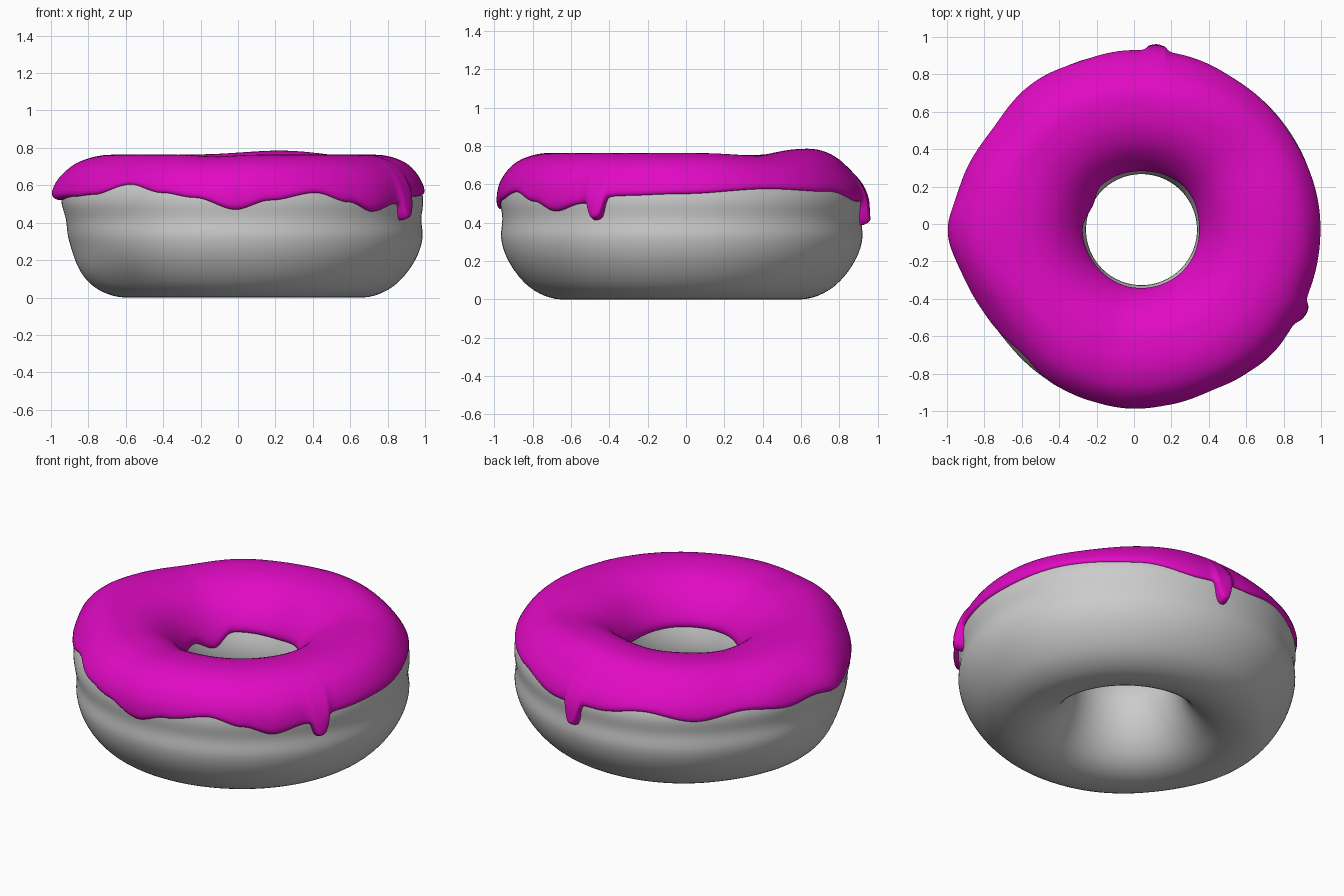
import bpy, bmesh, math
from mathutils import Vector

if "Cube" in bpy.data.objects:
    bpy.data.objects.remove(bpy.data.objects["Cube"])

SEG = 540
# Closed dough cross-section: (0 = hole wall .. 1 = outer wall, height)
PROFILE = [(.55, .003), (.72, .045), (.85, .12), (.95, .22), (.995, .32), (.985, .42),
           (1.0, .52), (.965, .61), (.86, .69), (.71, .73), (.55, .737), (.38, .72),
           (.22, .665), (.08, .56), (.0, .42), (.01, .29), (.08, .16), (.2, .06), (.36, .008)]
# Icing edge heights around the outside and in the hole: (degrees, z)
OUTER_EDGE = [(0, .55), (30, .58), (55, .56), (75, .51), (93, .52), (110, .555), (128, .51),
              (145, .55), (162, .52), (172, .54), (182, .52), (200, .54), (212, .55),
              (230, .605), (244, .56), (255, .535), (268, .47), (279, .52), (294, .56),
              (306, .51), (316, .46), (327, .50), (340, .54)]
INNER_EDGE = [(0, .49), (45, .52), (90, .50), (132, .51), (154, .44), (180, .50),
              (215, .49), (260, .50), (310, .50)]
# Drips: (degrees, length, half width in degrees)
DRIPS = [(84, .13, 2.6), (332.4, .10, 2.8)]


def wrap(deg, centre):
    return (deg - centre + 180) % 360 - 180


def bump(deg, centre, width, power=2):
    return math.exp(-abs(wrap(deg, centre) / width) ** power)


def profile(t):
    i, f, n = math.floor(t), t - math.floor(t), len(PROFILE)
    a, b, c, d = (Vector(PROFILE[(i + k) % n]) for k in (-1, 0, 1, 2))
    return .5 * (2 * b + (c - a) * f + (2 * a - 5 * b + 4 * c - d) * f ** 2
                 + (3 * b - a - 3 * c + d) * f ** 3)


def around(table, deg):
    pts = table + [(table[0][0] + 360, table[0][1])]
    for (a, za), (b, zb) in zip(pts, pts[1:]):
        if a <= deg <= b:
            f = (deg - a) / (b - a)
            return za + (zb - za) * f * f * (3 - 2 * f)


def solve(z, low, high):
    # profile parameter where the height is z (low end is below z)
    for _ in range(24):
        mid = (low + high) / 2
        if profile(mid).y < z:
            low = mid
        else:
            high = mid
    return low


def dough_point(deg, t):
    a = math.radians(deg)
    d = Vector((math.cos(a), math.sin(a), 0))
    u, z = profile(t)
    inner = Vector((.04 + d.x * .30, -.03 + d.y * .30, 0))
    outer = Vector((.02 + d.x * .97, -.022 + d.y * .945, 0))
    p = inner.lerp(outer, u)
    # dented left side, flattened diagonals, sloping back shoulder, uneven top
    side = min(1, max(0, (u - .5) / .35))
    side *= side * (3 - 2 * side)
    flat = .03 * bump(deg, 216, 20) + .022 * bump(deg, 145, 18)
    shoulder = .04 * bump(deg, 90, 40) + .02 * bump(deg, 216, 18) + .015 * bump(deg, 142, 16)
    p -= d * .05 * bump(deg, 190, 28) * bump(z * 100, 27, 16) * max(u, 0)
    p -= d * side * (flat + shoulder * bump(z * 100, 68, 10))
    lift = .022 * bump(deg, 74, 22) - .014 * bump(deg, 35, 16) - .01 * bump(deg, 258, 10) \
        - .012 * bump(deg, 150, 18)
    p.z = z + lift * max(0, (z - .5) / .24)
    return p


def build(name, rings):
    bm = bmesh.new()
    vs = [[bm.verts.new(p) for p in ring] for ring in rings]
    for a, b in zip(vs, vs[1:] + vs[:1]):
        for j in range(len(a)):
            k = (j + 1) % len(a)
            bm.faces.new((a[j], b[j], b[k], a[k]))
    bmesh.ops.recalc_face_normals(bm, faces=bm.faces)
    for f in bm.faces:
        f.smooth = True
    mesh = bpy.data.meshes.new(name)
    bm.to_mesh(mesh)
    bm.free()
    ob = bpy.data.objects.new(name, mesh)
    bpy.context.collection.objects.link(ob)
    return ob


# Dough ring
N = len(PROFILE)
build("dough", [[dough_point(i * 2.5, j * N / 76) for j in range(76)] for i in range(144)])

# Icing: a shell following the dough, with wavy edges and drips
rings = []
for i in range(SEG):
    deg = i * 360 / SEG
    fall = sum(l * bump(deg, c, w, 4) for c, l, w in DRIPS)
    drip = sum(bump(deg, c, w * 1.15, 2.5) for c, l, w in DRIPS)
    t0 = solve(around(OUTER_EDGE, deg) - fall, 3.5, 10)
    t1 = solve(around(INNER_EDGE, deg), 15, 10.5)
    lobe = .04 * bump(deg, 181, 10) + .004 * bump(deg, 268, 9) + .01 * bump(deg, 316, 8)
    ends = [0, .02, .07, .15, .25, .4]
    ts = [t0 + e for e in ends]
    ts += [t0 + .4 + (t1 - t0 - .8) * k / 30 for k in range(1, 30)]
    ts += [t1 - e for e in reversed(ends)]
    top, under = [], []
    a = math.radians(deg)
    d = Vector((math.cos(a), math.sin(a), 0))
    for t in ts:
        p = dough_point(deg, t)
        tan = dough_point(deg, t + .03) - dough_point(deg, t - .03)
        n = Vector((d.x * tan.z, d.y * tan.z, -tan.dot(d))).normalized()
        near = math.exp(-((t - t0) / 1.5) ** 2)
        drop = math.exp(-((t - t0) / 1.3) ** 2)
        h = .026 + near * (lobe - .010) + drop * .04 * drip
        e = min(1, min(t - t0, t1 - t) / .35)
        h *= math.sqrt(max(0, 1 - (1 - e) ** 2))
        top.append(p + n * h)
        under.append(p - n * .003)
    rings.append(top + under[::-1])
icing = build("icing", rings)
mat = bpy.data.materials.new("pink_icing")
mat.diffuse_color = (.75, .003, .55, 1)
mat.use_nodes = True
mat.node_tree.nodes["Principled BSDF"].inputs["Base Color"].default_value = mat.diffuse_color
icing.data.materials.append(mat)
